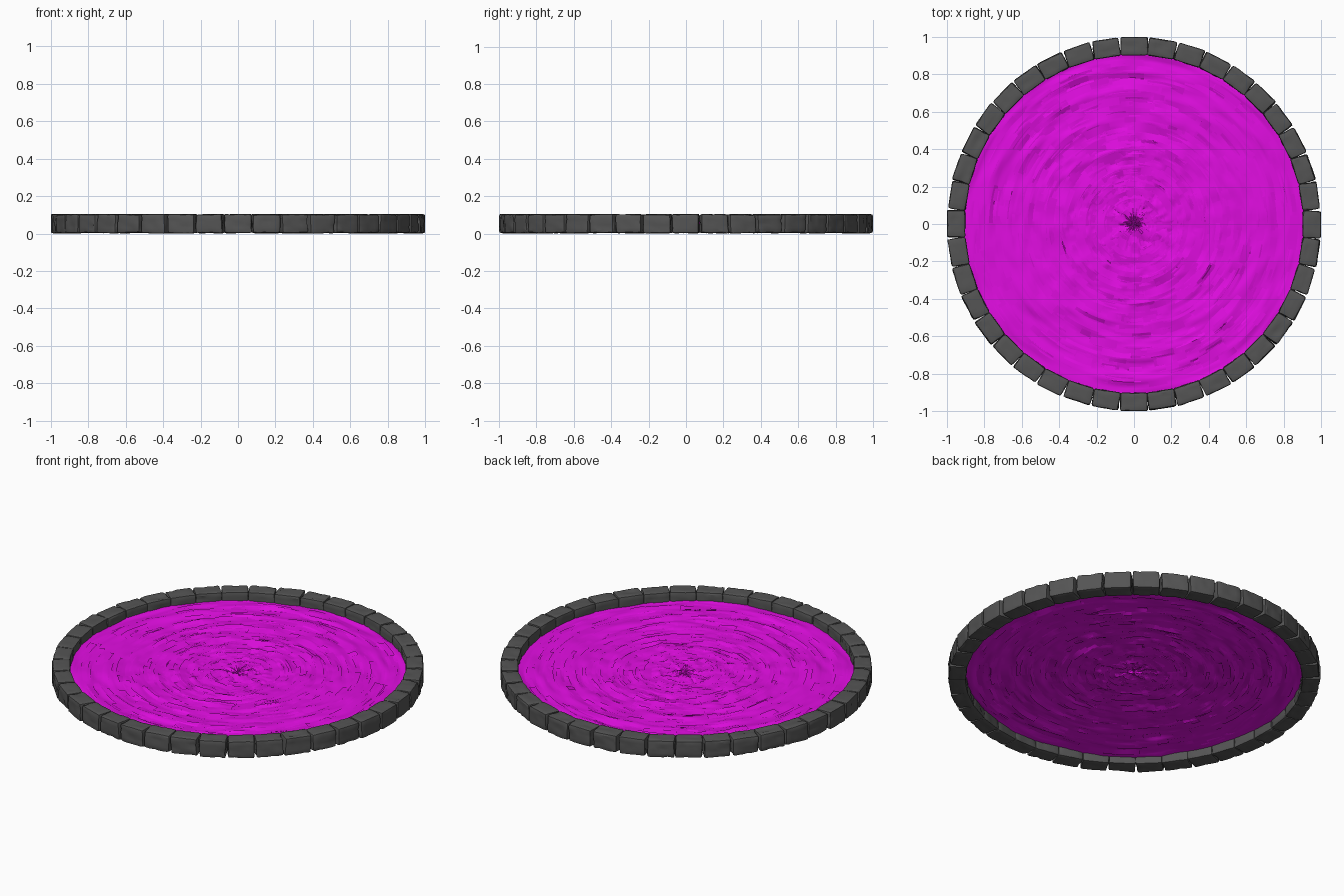
import bpy, bmesh, math, random
from mathutils import Matrix, Vector, noise

random.seed(7)
cube = bpy.data.objects.get("Cube")
if cube:
    bpy.data.objects.remove(cube, do_unlink=True)


def material(name, rgb):
    m = bpy.data.materials.new(name)
    m.use_nodes = True
    m.diffuse_color = (*rgb, 1)
    b = m.node_tree.nodes["Principled BSDF"]
    b.inputs["Base Color"].default_value = (*rgb, 1)
    b.inputs["Roughness"].default_value = 0.8
    return m


STONE = material("dark_grey_stone", (0.09, 0.09, 0.09))
MAGENTA = material("glowing_magenta", (0.75, 0.004, 0.75))


def finish(bm, name, mat, angle):
    me = bpy.data.meshes.new(name)
    for f in bm.faces:
        f.smooth = True
    bm.to_mesh(me)
    bm.free()
    me.set_sharp_from_angle(angle=math.radians(angle))
    me.materials.append(mat)
    ob = bpy.data.objects.new(name, me)
    bpy.context.collection.objects.link(ob)
    return ob


# Ring of worn stone blocks
COUNT, INNER, OUTER, HEIGHT = 40, 0.9, 1.0, 0.106


def stone_block(i):
    bm = bmesh.new()
    bmesh.ops.create_cube(bm, size=1)
    size = Vector((OUTER - INNER, 0.147, HEIGHT))
    for v in bm.verts:
        v.co *= size
        if v.co.x > 0:                       # outer corners differ per block
            v.co.y += random.uniform(-0.006, 0.004)
            v.co.x -= random.uniform(0, 0.006) if i % 10 else 0
        v.co.z -= random.uniform(0, 0.004) * (1 if v.co.z > 0 else -1)
    bmesh.ops.bevel(bm, geom=bm.edges[:], offset=0.013, segments=2,
                    profile=0.6, affect='EDGES')
    long_edges = [e for e in bm.edges if e.calc_length() > 0.05]
    bmesh.ops.subdivide_edges(bm, edges=long_edges, cuts=4, use_grid_fill=True)
    seed = Vector((i * 3.7, i * 1.3, 0))
    bm.normal_update()
    for v in bm.verts:                       # chips and dents, always inward
        n = noise.noise(v.co * 28 + seed)
        v.co -= v.normal * max(0, n) * 0.009
    turn = Matrix.Rotation(i * math.tau / COUNT, 4, 'Z')
    place = turn @ Matrix.Translation(((INNER + OUTER) / 2, 0, HEIGHT / 2))
    bmesh.ops.transform(bm, matrix=place, verts=bm.verts)
    finish(bm, f"stone_block_{i + 1}", STONE, 25)


for i in range(COUNT):
    stone_block(i)


# Rippled liquid: height varies quickly outward and slowly around the circle
LEVEL = 0.05


def ripple(r, a):
    p = Vector((math.cos(a) * 2.5, math.sin(a) * 2.5, r * 16))
    q = Vector((math.cos(a) * 6, math.sin(a) * 6, r * 34 + 9))
    return LEVEL + 0.011 * noise.noise(p) + 0.008 * noise.noise(q)


def polar(r, a, z):
    return (r * math.cos(a), r * math.sin(a), z)


RINGS, SEGMENTS, EDGE = 64, 160, 0.908
bm = bmesh.new()
centre = bm.verts.new((0, 0, LEVEL))
rows = []
for j in range(1, RINGS + 1):
    r = EDGE * j / RINGS
    angles = [k * math.tau / SEGMENTS for k in range(SEGMENTS)]
    rows.append([bm.verts.new(polar(r, a, ripple(r, a))) for a in angles])
for k in range(SEGMENTS):
    n = (k + 1) % SEGMENTS
    bm.faces.new((centre, rows[0][k], rows[0][n]))
    for low, high in zip(rows, rows[1:]):
        bm.faces.new((low[k], high[k], high[n], low[n]))
finish(bm, "swirling_surface", MAGENTA, 40)

# Torn arc strips lying over both faces of the swirl
bm = bmesh.new()
for s in range(1100):
    r = 0.02 + 0.83 * random.random() ** 0.7
    width = random.uniform(0.018, 0.045)
    span = min(random.uniform(0.04, 0.2) / r, 1.2)
    start = random.uniform(0, math.tau)
    side = 1 if s % 2 else -1
    tilt_in, tilt_out = random.uniform(-0.003, 0.006), random.uniform(-0.003, 0.006)
    steps = 6
    pairs = []
    for k in range(steps + 1):
        a = start + span * k / steps
        pairs.append([bm.verts.new(polar(q, a, ripple(q, a) + side * t))
                      for q, t in ((r, tilt_in), (r + width, tilt_out))])
    for (a0, b0), (a1, b1) in zip(pairs, pairs[1:]):
        bm.faces.new((a0, b0, b1, a1))
finish(bm, "torn_swirl_strips", MAGENTA, 40)
